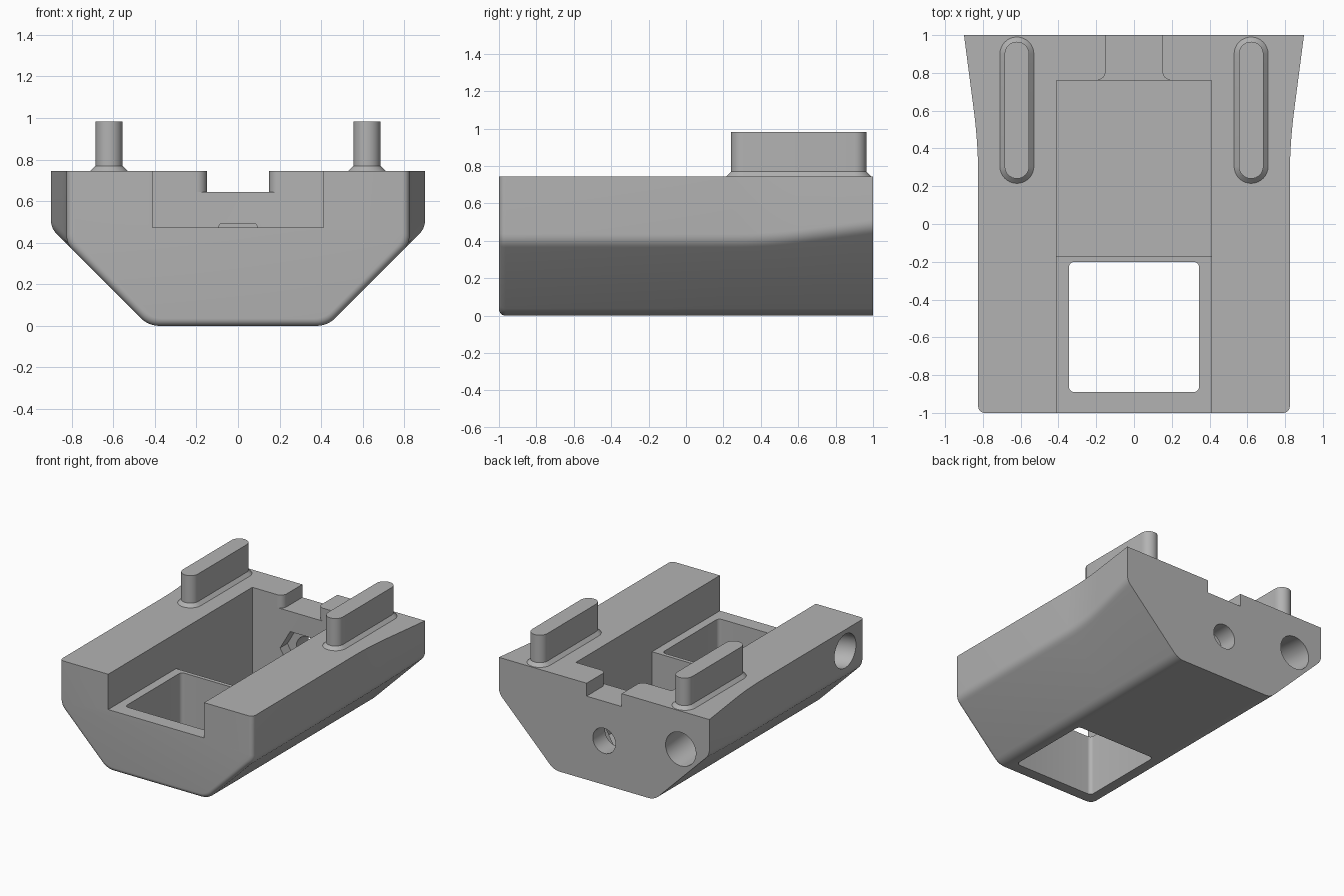
import bpy, bmesh, math
from mathutils import Vector

if "Cube" in bpy.data.objects:
    bpy.data.objects.remove(bpy.data.objects["Cube"])

grey = bpy.data.materials.new("plain grey")
grey.diffuse_color = (0.45, 0.45, 0.45, 1)
grey.use_nodes = True
grey.node_tree.nodes["Principled BSDF"].inputs["Base Color"].default_value = grey.diffuse_color
TOP = 0.745


def loft(name, rings):
    """Closed solid through rings of equal point count, capped at both ends."""
    bm = bmesh.new()
    rows = [[bm.verts.new(p) for p in ring] for ring in rings]
    n = len(rows[0])
    for a, b in zip(rows, rows[1:]):
        for i in range(n):
            j = (i + 1) % n
            bm.faces.new((a[i], a[j], b[j], b[i]))
    bm.faces.new(rows[0])
    bm.faces.new(rows[-1])
    bmesh.ops.recalc_face_normals(bm, faces=bm.faces[:])
    me = bpy.data.meshes.new(name)
    bm.to_mesh(me)
    bm.free()
    me.materials.append(grey)
    ob = bpy.data.objects.new(name, me)
    bpy.context.collection.objects.link(ob)
    return ob


def arc(cx, cy, r, a0, a1, n):
    return [(cx + r * math.cos(math.radians(a0 + (a1 - a0) * i / n)),
             cy + r * math.sin(math.radians(a0 + (a1 - a0) * i / n)))
            for i in range(n + 1)]


def fillet(prev, corner, nxt, r, n=6):
    """Rounded 45 degree corner as a short quadratic curve."""
    p, c, q = Vector(prev), Vector(corner), Vector(nxt)
    t = r * math.tan(math.radians(22.5))
    a, b = c + (p - c).normalized() * t, c + (q - c).normalized() * t
    return [a * (1 - s) ** 2 + c * 2 * s * (1 - s) + b * s * s
            for s in (i / n for i in range(n + 1))]


def extrude_z(name, pts, z0, z1):
    return loft(name, [[(x, y, z) for x, y in pts] for z in (z0, z1)])


def extrude_y(name, pts, y0, y1):
    return loft(name, [[(x, y, z) for x, z in pts] for y in (y0, y1)])


def half_width(y):
    """Straight sides that flare out towards the back."""
    s = 0.1304
    if y <= 0.25:
        return 0.825
    if y <= 0.6:
        return 0.825 + s * (y - 0.25) ** 2 / 0.7
    return 0.825 + s * 0.175 + s * (y - 0.6)


def hull_ring(y, d):
    """Hull cross-section at y, inset by d on every side but the top."""
    w, k = half_width(y) - d, 0.43 - d * math.sqrt(2)
    a, b = (k + d, d), (w, w - k)
    half = fillet((0, d), a, b, 0.13) + fillet(a, b, (w, TOP), 0.1) + [Vector((w, TOP))]
    pts = [(p.x, p.y) for p in half]
    pts += [(-x, z) for x, z in reversed(pts)]
    return [(x, y, z) for x, z in pts]


# Hull: rounded front edge, straight middle, flared back
R = 0.035
rings = []
for i in range(7):
    a = math.radians(15 * i)
    rings.append(hull_ring(-1 + R * (1 - math.cos(a)), R * (1 - math.sin(a))))
rings += [hull_ring(0.25 + 0.35 * i / 10, 0) for i in range(11)]
rings.append(hull_ring(1, 0))
hull = loft("hull", rings)

cutters = []

# Channel with a shallow front shelf and a deep rear pocket
step = [(-1.2, 1.2), (-1.2, 0.472), (-0.17, 0.472), (-0.17, 0.03), (0.76, 0.03), (0.76, 1.2)]
cutters.append(loft("channel_cutter", [[(x, y, z) for y, z in step] for x in (-0.41, 0.41)]))

# Window through the shelf
r, wx, y0, y1 = 0.03, 0.345, -0.89, -0.2
window = (arc(wx - r, y1 - r, r, 0, 90, 6) + arc(-wx + r, y1 - r, r, 90, 180, 6)
          + arc(-wx + r, y0 + r, r, 180, 270, 6) + arc(wx - r, y0 + r, r, 270, 360, 6))
cutters.append(extrude_z("window_cutter", window, -0.3, 0.7))

# Notch in the top of the back wall, with rounded inner corners
side = [(0.15, 1.2)] + arc(0.2, 0.81, 0.05, 180, 270, 8) + [(0.2, 0.5)]
cutters.append(extrude_z("notch_cutter", side + [(-x, y) for x, y in reversed(side)], 0.645, 1.2))

# Bolt hole and hexagonal nut recess in the back wall
cutters.append(extrude_y("bolt_cutter", arc(0, 0.34, 0.097, 0, 348.75, 31), 0.6, 1.2))
cutters.append(extrude_y("nut_cutter", arc(0, 0.34, 0.172, 0, 300, 5), 0.6, 0.85))

# Curved tunnel from the back wall to the left side
path = [Vector((-0.655, 1.1, 0.443)), Vector((-0.655, -0.5, 0.57))]
p0, p1, p2 = path[1], Vector((-0.655, -0.77, 0.58)), Vector((-0.86, -0.77, 0.58))
path += [p0 * (1 - s) ** 2 + p1 * 2 * s * (1 - s) + p2 * s * s
         for s in (i / 12 for i in range(1, 13))]
path.append(Vector((-1.1, -0.77, 0.58)))
tube = []
for i, p in enumerate(path):
    t = (path[min(i + 1, len(path) - 1)] - path[max(i - 1, 0)])
    if i == 0:
        t = Vector((0, -1, 0))
    u = t.cross(Vector((0, 0, 1))).normalized()
    v = u.cross(t).normalized()
    tube.append([p + u * a + v * b for a, b in arc(0, 0, 0.13, 0, 348.75, 31)])
cutters.append(loft("tunnel_cutter", tube))

bpy.context.view_layer.objects.active = hull
for c in cutters:
    m = hull.modifiers.new(c.name, 'BOOLEAN')
    m.operation, m.solver, m.object = 'DIFFERENCE', 'EXACT', c
    bpy.ops.object.modifier_apply(modifier=m.name)
for c in cutters:
    bpy.data.objects.remove(c)


# Upright rails with a flared foot
def rail_ring(cx, hw, z):
    yc, h = 0.6025, 0.2975
    pts = arc(cx, yc + h, hw, 0, 180, 16) + arc(cx, yc - h, hw, 180, 360, 16)
    return [(x, y, z) for x, y in pts]


for label, sx in (("left", -1), ("right", 1)):
    cx = 0.62 * sx
    loft(label + "_rail", [rail_ring(cx, hw, z) for hw, z in
                           ((0.09, 0.73), (0.09, TOP), (0.065, 0.77), (0.065, 0.983))])

# Smooth rounded areas, keep edges sharp
for ob in bpy.context.scene.objects:
    bpy.ops.object.select_all(action='DESELECT')
    ob.select_set(True)
    bpy.context.view_layer.objects.active = ob
    bpy.ops.object.shade_smooth_by_angle(angle=math.radians(30))
